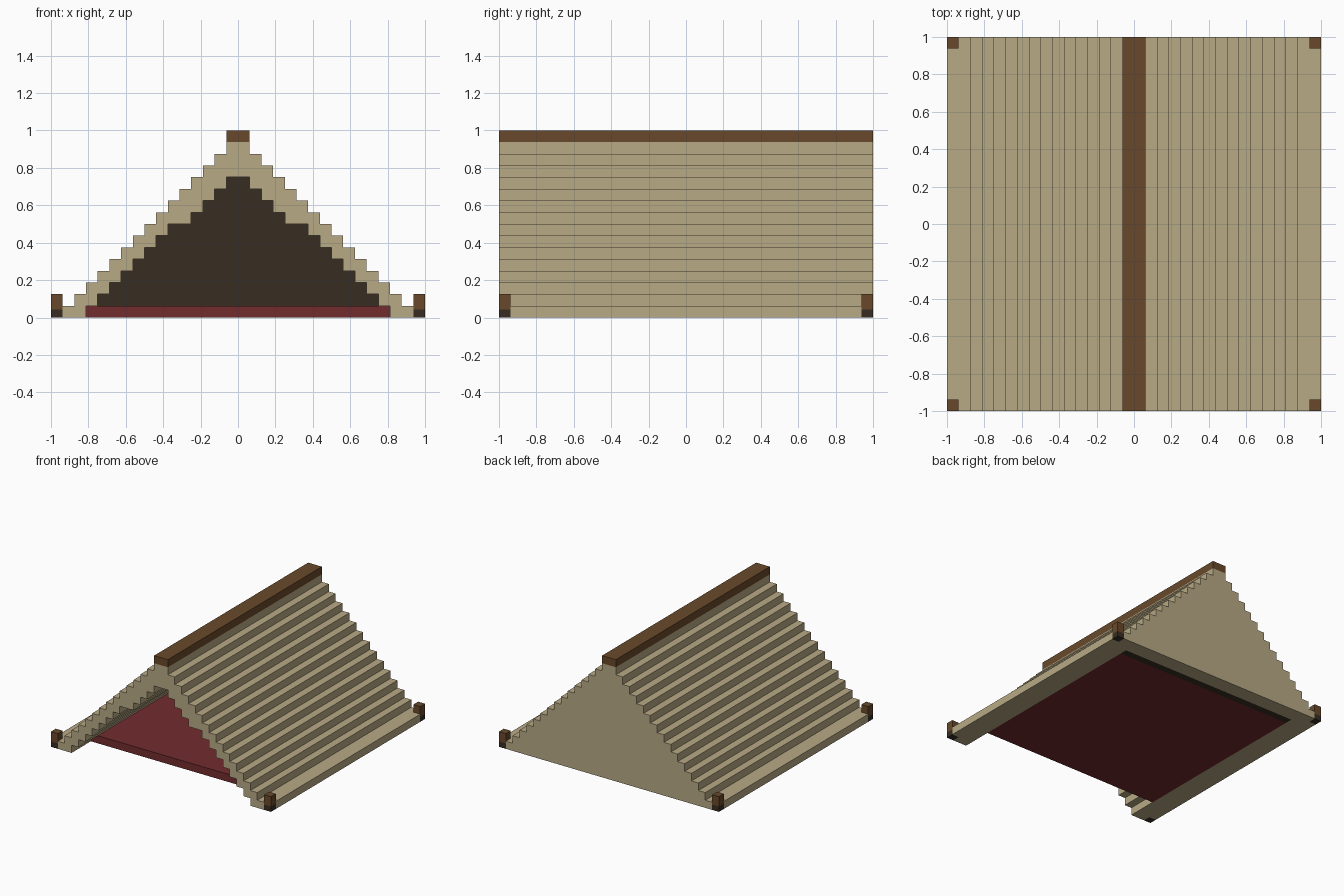
import bpy
import bmesh

U = 1 / 16  # one block

cube = bpy.data.objects.get("Cube")
if cube:
    bpy.data.objects.remove(cube, do_unlink=True)


def material(name, rgb):
    mat = bpy.data.materials.new(name)
    mat.use_nodes = True
    mat.diffuse_color = (*rgb, 1)
    mat.node_tree.nodes["Principled BSDF"].inputs["Base Color"].default_value = (*rgb, 1)
    return mat


canvas = material("tan canvas", (0.48, 0.40, 0.235))
wood = material("brown wood", (0.14, 0.066, 0.024))
dark = material("dark lining", (0.038, 0.027, 0.016))
red = material("red carpet", (0.17, 0.025, 0.028))


def extrude(name, profile, y0, y1, mat):
    """Extrude an (x, z) outline, given in blocks, from y0 to y1."""
    bm = bmesh.new()
    face = bm.faces.new([bm.verts.new((x * U, y0 * U, z * U)) for x, z in profile])
    grown = bmesh.ops.extrude_face_region(bm, geom=[face])
    verts = [v for v in grown["geom"] if isinstance(v, bmesh.types.BMVert)]
    bmesh.ops.translate(bm, verts=verts, vec=(0, (y1 - y0) * U, 0))
    bmesh.ops.recalc_face_normals(bm, faces=bm.faces)
    mesh = bpy.data.meshes.new(name)
    bm.to_mesh(mesh)
    bm.free()
    mesh.materials.append(mat)
    obj = bpy.data.objects.new(name, mesh)
    bpy.context.collection.objects.link(obj)
    return obj


def box(name, x0, x1, y0, y1, z0, z1, mat):
    return extrude(name, [(x0, z0), (x1, z0), (x1, z1), (x0, z1)], y0, y1, mat)


def stairs(widths, z0=0):
    """Mirrored stepped outline, one half width per block layer."""
    right = []
    for k, w in enumerate(widths):
        right += [(w, z0 + k), (w, z0 + k + 1)]
    return right, [(-x, z) for x, z in reversed(right)]


# Stepped roof outline and the smaller stepped hollow inside it
outer_r, outer_l = stairs([15] + [15 - k for k in range(1, 15)])
inner_r, inner_l = stairs([13] + [13 - k if k < 8 else 12 - k for k in range(1, 12)])

extrude("roof_shell", outer_r + outer_l + inner_l[::-1] + inner_r[::-1], -16, 14, canvas)
extrude("back_gable", outer_r + outer_l, 14, 16, canvas)
extrude("back_lining", inner_r + inner_l, 13, 14, dark)

# Carpet and ridge beam
box("floor_carpet", -13, 13, -12, 13, 0, 1, red)
box("ridge_beam", -1, 1, -16, 16, 15, 16, wood)

# Lower hems between the pegs, and a peg with a dark foot at each corner
for sx, side in ((1, "left"), (-1, "right")):
    x0, x1 = sorted((15 * sx, 16 * sx))
    box(f"{side}_hem", x0, x1, -15, 15, 0, 1, canvas)
    for sy, end in ((-1, "front"), (1, "back")):
        y0, y1 = sorted((15 * sy, 16 * sy))
        box(f"{end}_{side}_peg", x0, x1, y0, y1, 0.7, 2, wood)
        box(f"{end}_{side}_peg_foot", x0, x1, y0, y1, 0, 0.7, dark)
